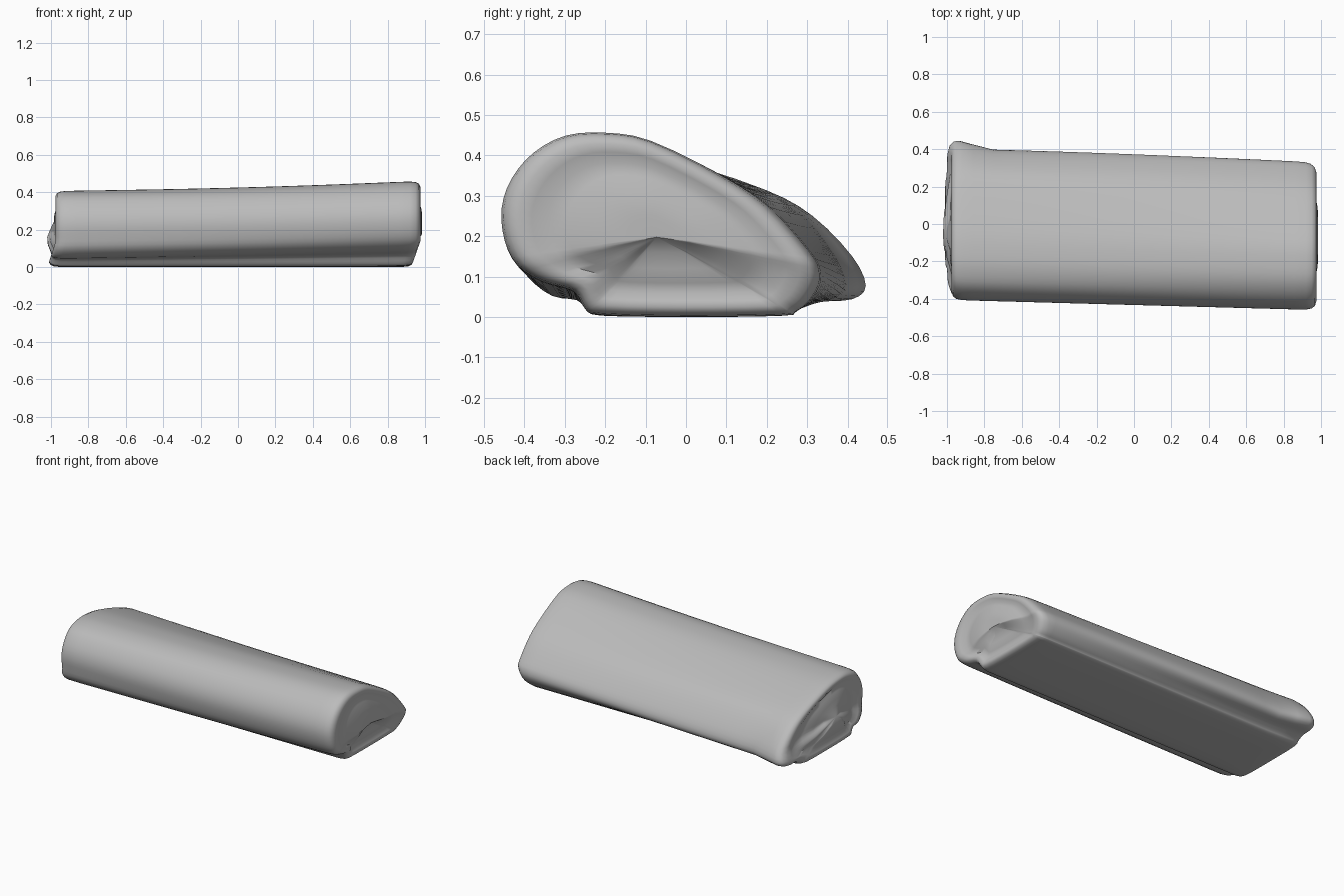
import bpy, bmesh, math
from mathutils import Vector

if "Cube" in bpy.data.objects:
    bpy.data.objects.remove(bpy.data.objects["Cube"])

fabric = bpy.data.materials.new("grey fabric")
fabric.use_nodes = True
fabric.diffuse_color = (0.5, 0.5, 0.5, 1)
fabric.node_tree.nodes["Principled BSDF"].inputs["Base Color"].default_value = (0.5, 0.5, 0.5, 1)

# Cross-sections (y, z) of the two ends: front roll, flat base flap, sloping back
LEFT = [(-.46, .27), (-.452, .19), (-.42, .13), (-.36, .09), (-.28, .065), (-.25, .02),
        (-.21, .005), (0, 0), (.24, .003), (.27, .012), (.30, .035), (.325, .08), (.325, .12),
        (.30, .165), (.20, .275), (.08, .355), (-.09, .44), (-.20, .46), (-.30, .453),
        (-.38, .41), (-.435, .345)]
RIGHT = [(-.405, .23), (-.40, .16), (-.385, .095), (-.33, .05), (-.27, .04), (-.245, .018),
         (-.21, .003), (0, 0), (.24, .003), (.285, .02), (.34, .037), (.42, .042), (.455, .075),
         (.42, .15), (.32, .25), (.20, .315), (-.02, .385), (-.16, .405), (-.25, .40),
         (-.33, .37), (-.385, .30)]


def smooth_loop(points, steps=3):
    """Closed Catmull-Rom curve through the points."""
    pts = [Vector(p) for p in points]
    n, out = len(pts), []
    for i in range(n):
        a, b, c, d = (pts[(i + k) % n] for k in (-1, 0, 1, 2))
        for s in range(steps):
            t = s / steps
            out.append(0.5 * (2 * b + (c - a) * t + (2 * a - 5 * b + 4 * c - d) * t * t
                              + (3 * b - a - 3 * c + d) * t ** 3))
    return out


left, right = smooth_loop(LEFT), smooth_loop(RIGHT)
centre = Vector((-.07, .20))

# Rings as (x, scale): bulging end, rounded rim, long body, rounded rim, bulging end
END = [(.985, .2), (.982, .4), (.968, .58), (.96, .7), (.972, .8), (.975, .88),
       (.967, .945), (.95, .98), (.92, .997)]
BODY = [(-.86 + .1075 * i, 1) for i in range(17)]
RINGS = [(-x, s) for x, s in END] + BODY + [(x, s) for x, s in reversed(END)]

bm = bmesh.new()
loops = []
for x, s in RINGS:
    t = (x + 1) / 2
    sag = 0.008 * math.sin(math.pi * t)
    ring = []
    for p, q in zip(right, left):
        v = p.lerp(q, t)
        height, back = v.y, max(0, v.x - .25)
        low = max(0, 1 - height / .13)
        # the back corner flares at the right end, the top sags along the middle
        v.x -= back * .25 * max(0, min(1, (x + .93) / .15)) * (1 - t)
        v.y -= sag * height / .4
        v = centre + (v - centre) * s
        # the base flap juts out on the right end and is set back on the left end
        shift = -.035 * low if x < -.9 else -.04 * low if x > .9 else 0
        ring.append(bm.verts.new((x + shift, v.x, max(0, v.y))))
    loops.append(ring)

for a, b in zip(loops, loops[1:]):
    for i in range(len(a)):
        j = (i + 1) % len(a)
        bm.faces.new((a[i], a[j], b[j], b[i]))

# Close both ends with a fan
for ring in (loops[0], loops[-1]):
    mid = sum((v.co for v in ring), Vector()) / len(ring)
    tip = bm.verts.new(mid + Vector((math.copysign(.01, mid.x), 0, 0)))
    for i in range(len(ring)):
        bm.faces.new((ring[i], ring[(i + 1) % len(ring)], tip))
bmesh.ops.recalc_face_normals(bm, faces=bm.faces)

mesh = bpy.data.meshes.new("folded_roll")
bm.to_mesh(mesh)
bm.free()
mesh.materials.append(fabric)
roll = bpy.data.objects.new("folded_roll", mesh)
bpy.context.collection.objects.link(roll)
bpy.context.view_layer.objects.active = roll
roll.select_set(True)
bpy.ops.object.shade_smooth_by_angle(angle=math.radians(50))
